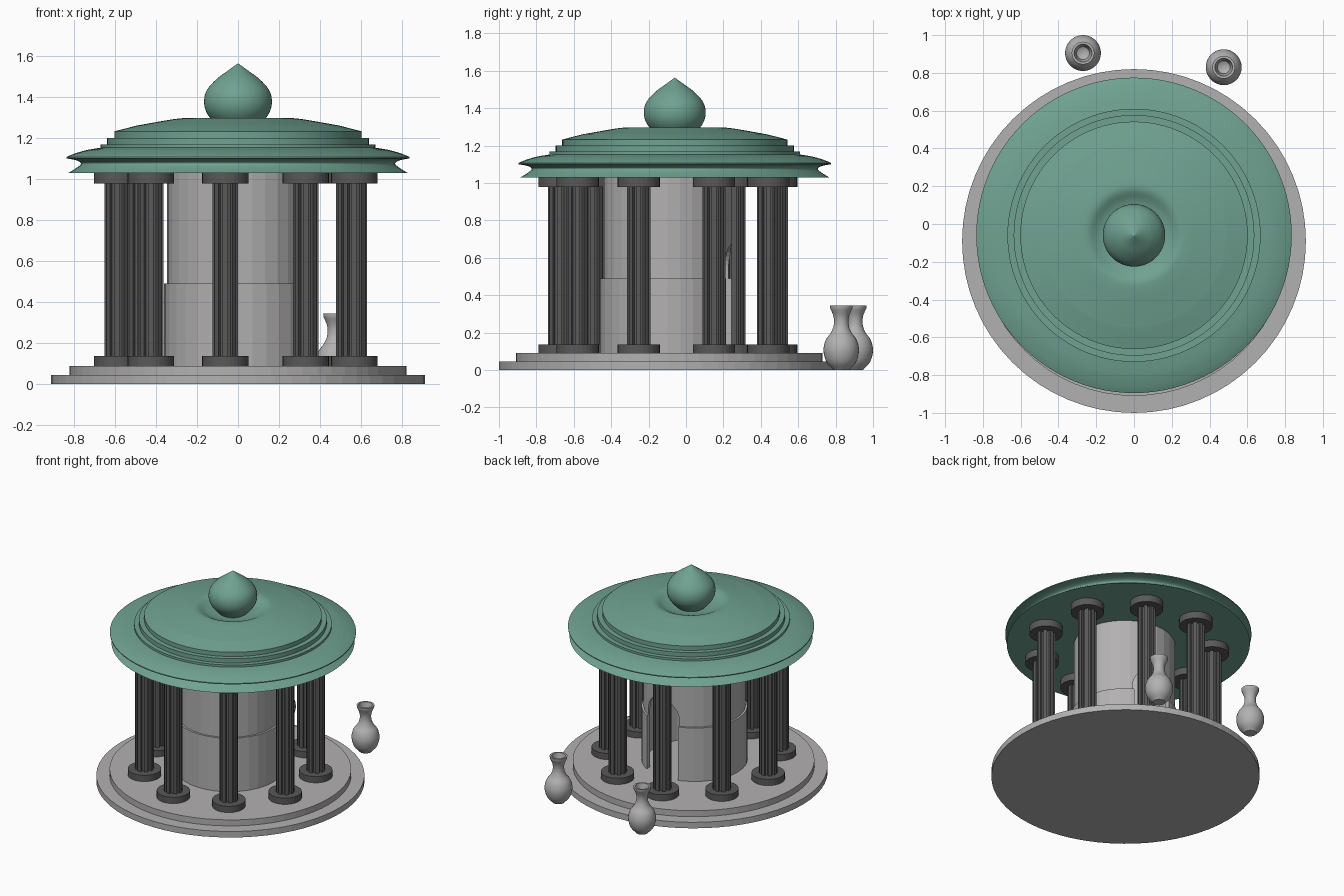
import bpy, bmesh, math
from math import sin, cos, pi, radians

cube = bpy.data.objects.get("Cube")
if cube:
    bpy.data.objects.remove(cube, do_unlink=True)


def material(name, rgb):
    m = bpy.data.materials.new(name)
    m.diffuse_color = (*rgb, 1)
    m.use_nodes = True
    for node in m.node_tree.nodes:
        if node.type == 'BSDF_PRINCIPLED':
            node.inputs["Base Color"].default_value = (*rgb, 1)
    return m


STONE = material("light stone", (0.45, 0.44, 0.445))
DARK = material("dark stone", (0.10, 0.10, 0.10))
GREEN = material("green roof", (0.16, 0.36, 0.285))


def finish(name, bm, mat, loc=(0, 0, 0), smooth=None):
    bmesh.ops.remove_doubles(bm, verts=bm.verts, dist=1e-5)
    bmesh.ops.recalc_face_normals(bm, faces=bm.faces)
    me = bpy.data.meshes.new(name)
    bm.to_mesh(me)
    bm.free()
    ob = bpy.data.objects.new(name, me)
    bpy.context.collection.objects.link(ob)
    ob.location = loc
    me.materials.append(mat)
    if smooth:
        bpy.ops.object.select_all(action='DESELECT')
        ob.select_set(True)
        bpy.context.view_layer.objects.active = ob
        bpy.ops.object.shade_smooth_by_angle(angle=radians(smooth))
    return ob


def lathe(name, profile, mat, loc, steps, smooth=None, closed=False):
    """Revolve (radius, height) points around z."""
    bm = bmesh.new()
    vs = [bm.verts.new((r, 0, z)) for r, z in profile]
    edges = [bm.edges.new(pair) for pair in zip(vs, vs[1:])]
    if closed:
        edges.append(bm.edges.new((vs[-1], vs[0])))
    bmesh.ops.spin(bm, geom=vs + edges, cent=(0, 0, 0), axis=(0, 0, 1),
                   angle=2 * pi, steps=steps, use_merge=True)
    return finish(name, bm, mat, loc, smooth)


def rounded(points, n=5):
    """Smooth curve through the points (Catmull-Rom)."""
    p = [points[0]] + points + [points[-1]]
    out = []
    for a, b, c, d in zip(p, p[1:], p[2:], p[3:]):
        for i in range(n):
            t = i / n
            out.append(tuple(
                max(0 if k == 0 else -9, 0.5 * (2 * b[k] + (c[k] - a[k]) * t
                    + (2 * a[k] - 5 * b[k] + 4 * c[k] - d[k]) * t ** 2
                    + (3 * b[k] - a[k] - 3 * c[k] + d[k]) * t ** 3))
                for k in (0, 1)))
    return out + [points[-1]]


def prism(bm, outline, offset):
    """Extrude a closed outline by the given vector."""
    face = bm.faces.new([bm.verts.new(p) for p in outline])
    ext = bmesh.ops.extrude_face_region(bm, geom=[face], use_keep_orig=True)
    bmesh.ops.translate(bm, vec=offset, verts=[
        v for v in ext["geom"] if isinstance(v, bmesh.types.BMVert)])


def disc(bm, r, z0, z1, sides):
    prism(bm, [(r * cos(2 * pi * i / sides), r * sin(2 * pi * i / sides), z0)
               for i in range(sides)], (0, 0, z1 - z0))


CY = -0.09

# Stepped platform
for name, r, z in (("lower_step", 0.91, 0), ("upper_step", 0.82, 0.045)):
    bm = bmesh.new()
    disc(bm, r, z, z + 0.045, 64)
    finish(name, bm, STONE, (0, CY, 0))

# Hollow inner chamber with a ledge at mid height
chamber = lathe("chamber_wall",
                [(0.36, 0.09), (0.36, 0.49), (0.345, 0.49), (0.345, 1.03),
                 (0.325, 1.03), (0.325, 0.09)],
                STONE, (0, -0.1, 0), 32, closed=True)

# Arched doorway cut through the back of the chamber
bm = bmesh.new()
half, spring, door_x = 0.14, 0.53, 0.035
arch = [(door_x + half * cos(pi * i / 16), 0.05, spring + half * sin(pi * i / 16))
        for i in range(17)]
prism(bm, [(door_x + half, 0.05, 0.05)] + arch + [(door_x - half, 0.05, 0.05)],
      (0, 0.5, 0))
cutter = finish("doorway_cutter", bm, STONE)
cutter.hide_render = True
mod = chamber.modifiers.new("doorway", 'BOOLEAN')
mod.operation = 'DIFFERENCE'
mod.solver = 'EXACT'
mod.object = cutter
bpy.context.view_layer.objects.active = chamber
bpy.ops.object.modifier_apply(modifier=mod.name)
bpy.data.objects.remove(cutter, do_unlink=True)

# Ring of nine fluted columns
TEETH = 8
for n in range(9):
    a = radians(-6 + 40 * n)
    bm = bmesh.new()
    disc(bm, 0.113, 0.09, 0.137, 32)
    disc(bm, 0.113, 0.978, 1.03, 32)
    flutes = []
    for i in range(TEETH):
        for turn, r in ((-0.27, 0.063), (0.27, 0.063), (0.3, 0.046), (0.7, 0.046)):
            t = 2 * pi * (i + turn) / TEETH
            flutes.append((r * cos(t), r * sin(t), 0.13))
    prism(bm, flutes, (0, 0, 0.855))
    finish(f"column_{n + 1}", bm, DARK, (0.59 * sin(a), CY - 0.59 * cos(a), 0))

# Roof: scooped eave, stepped tiers, gentle dome and a dip at the middle
eave = rounded([(0.825, 1.03), (0.785, 1.055), (0.765, 1.075), (0.785, 1.09),
                (0.835, 1.1)])
slope = rounded([(0.835, 1.107), (0.80, 1.122), (0.74, 1.14), (0.67, 1.152)])
tiers = [(0.67, 1.168), (0.637, 1.168), (0.637, 1.2), (0.602, 1.2), (0.602, 1.232)]
dome = rounded([(0.59, 1.235), (0.5, 1.258), (0.47, 1.264), (0.38, 1.28),
                (0.29, 1.294), (0.24, 1.293), (0.18, 1.265), (0.1, 1.25),
                (0, 1.25)])
lathe("roof", [(0, 1.03)] + eave + slope + tiers + dome, GREEN,
      (0, -0.06, 0), 96, smooth=35)

# Pointed bulb on the roof
bulb = rounded([(0, 1.225), (0.08, 1.245), (0.13, 1.29), (0.158, 1.335),
                (0.165, 1.385), (0.15, 1.435), (0.105, 1.486), (0.05, 1.527),
                (0, 1.563)])
lathe("finial", bulb, GREEN, (0, -0.06, 0), 48, smooth=40)

# Two vases behind the building
vase = [(0, 0), (0.042, 0)] + rounded(
    [(0.045, 0.004), (0.08, 0.045), (0.095, 0.105), (0.083, 0.16), (0.055, 0.2),
     (0.04, 0.24), (0.041, 0.285), (0.059, 0.33)], 4) + [
    (0.06, 0.345), (0.047, 0.345), (0.034, 0.28), (0, 0.26)]
for side, x, y in (("right", -0.27, 0.905), ("left", 0.475, 0.83)):
    lathe(f"{side}_vase", vase, STONE, (x, y, 0), 32, smooth=40)
